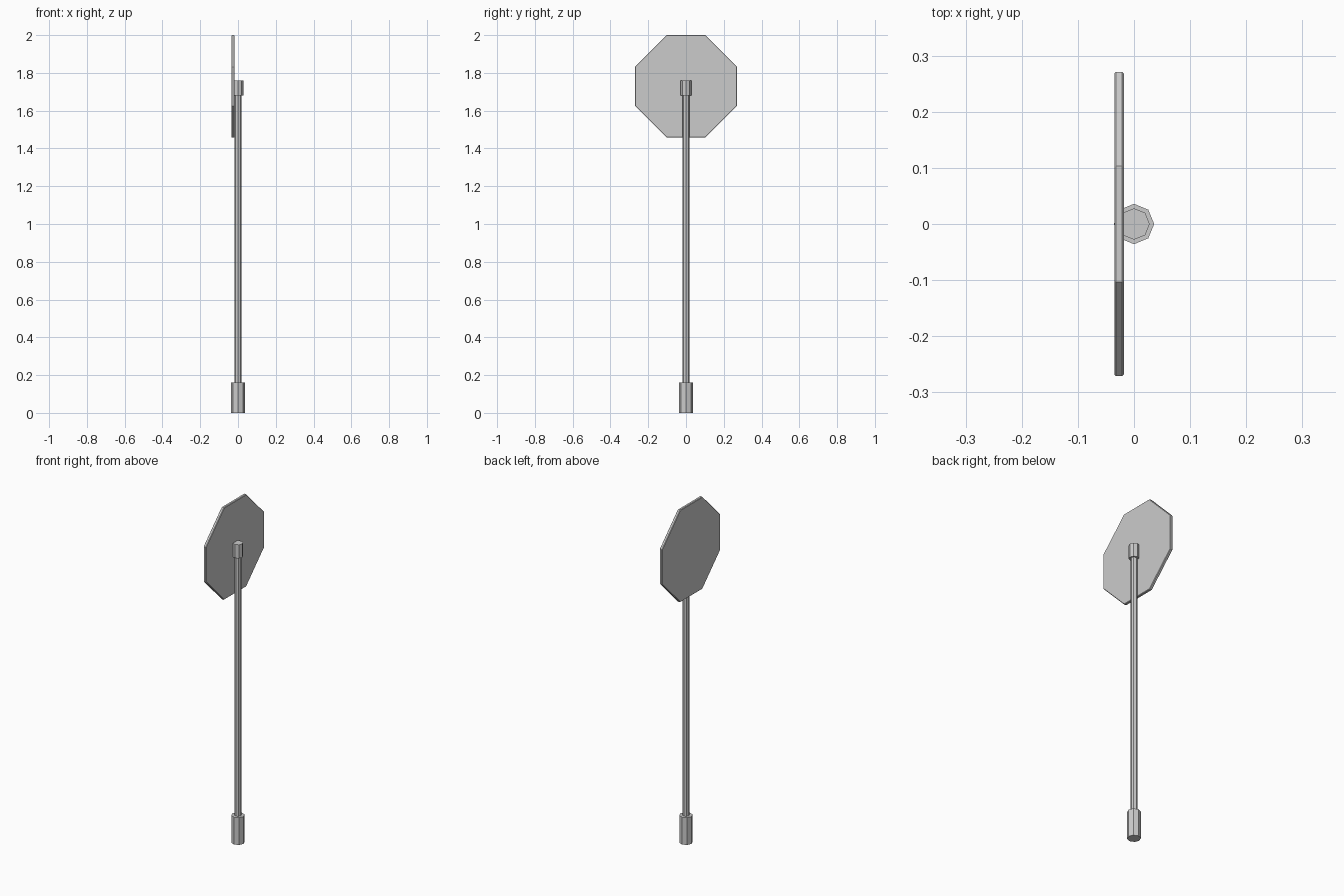
import bpy, bmesh
from math import cos, sin, pi

if "Cube" in bpy.data.objects:
    bpy.data.objects.remove(bpy.data.objects["Cube"], do_unlink=True)

GREY = (0.6, 0.6, 0.6, 1.0)
metal = bpy.data.materials.new("plain_grey")
metal.use_nodes = True
metal.diffuse_color = GREY
metal.node_tree.nodes["Principled BSDF"].inputs["Base Color"].default_value = GREY


def prism(name, ring, offset):
    """Extrude a closed ring of points along offset into a capped solid."""
    mesh = bpy.data.meshes.new(name)
    bm = bmesh.new()
    face = bm.faces.new([bm.verts.new(p) for p in ring])
    grown = bmesh.ops.extrude_face_region(bm, geom=[face])
    verts = [g for g in grown["geom"] if isinstance(g, bmesh.types.BMVert)]
    bmesh.ops.translate(bm, verts=verts, vec=offset)
    bmesh.ops.recalc_face_normals(bm, faces=bm.faces)
    bm.to_mesh(mesh)
    bm.free()
    mesh.materials.append(metal)
    obj = bpy.data.objects.new(name, mesh)
    bpy.context.collection.objects.link(obj)
    return obj


def column(name, radius, bottom, top, sides=8):
    ring = [(radius * cos(2 * pi * i / sides), radius * sin(2 * pi * i / sides), bottom)
            for i in range(sides)]
    return prism(name, ring, (0, 0, top - bottom))


# Upright parts
column("base_sleeve", 0.036, 0, 0.16)
column("post", 0.0185, 0.15, 1.69)
column("top_clamp", 0.028, 1.68, 1.76)

# Eight-sided sign plate on the -x side of the post
half, corner, centre = 0.271, 0.103, 1.729
quarter = [(half, corner), (corner, half)]
outline = []
for _ in range(4):
    outline += quarter
    quarter = [(-v, u) for u, v in quarter]
plate = prism("sign_plate", [(-0.035, y, centre + z) for y, z in outline], (0.017, 0, 0))

# Slim chamfer around the plate rim
chamfer = plate.modifiers.new("rim_chamfer", "BEVEL")
chamfer.width = 0.003
chamfer.segments = 1
chamfer.limit_method = "ANGLE"
chamfer.angle_limit = pi / 3
